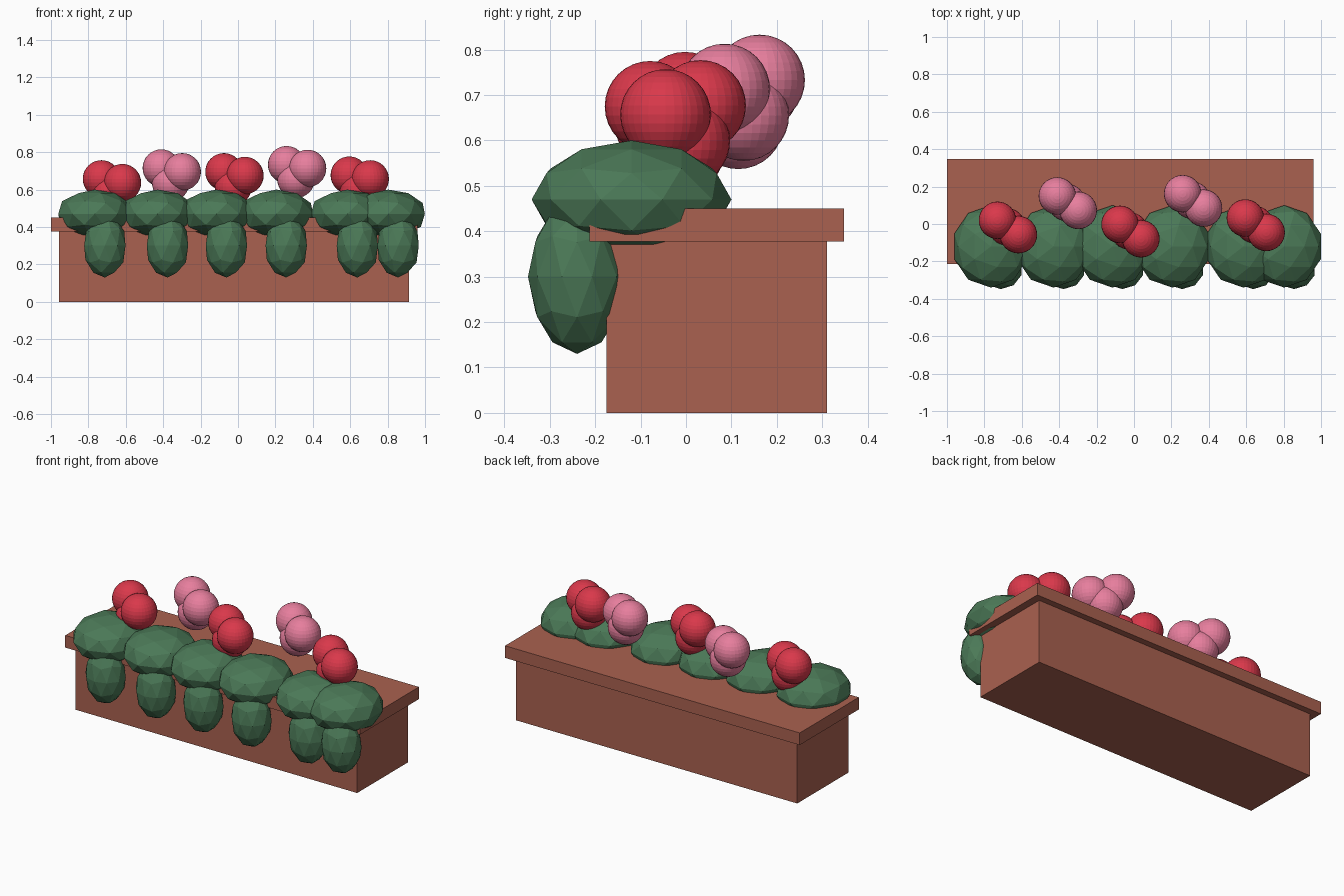
import bpy

if "Cube" in bpy.data.objects:
    bpy.data.objects.remove(bpy.data.objects["Cube"])


def material(name, rgb):
    m = bpy.data.materials.new(name)
    m.diffuse_color = (*rgb, 1)
    m.use_nodes = True
    m.node_tree.nodes["Principled BSDF"].inputs["Base Color"].default_value = m.diffuse_color
    return m


TERRACOTTA = material("terracotta", (0.40, 0.12, 0.08))
LEAF = material("leaf_green", (0.07, 0.19, 0.095))
RED = material("petal_red", (0.70, 0.04, 0.07))
PINK = material("petal_pink", (0.80, 0.21, 0.34))


def finish(name, mat):
    ob = bpy.context.object
    ob.name = name
    ob.data.materials.append(mat)
    return ob


def box(name, lo, hi, mat):
    bpy.ops.mesh.primitive_cube_add(size=1, location=[(a + b) / 2 for a, b in zip(lo, hi)])
    bpy.context.object.scale = [b - a for a, b in zip(lo, hi)]
    return finish(name, mat)


def leaf_clump(name, loc, radii):
    bpy.ops.mesh.primitive_ico_sphere_add(subdivisions=2, radius=1, location=loc)
    bpy.context.object.scale = radii
    return finish(name, LEAF)


def bloom(name, loc, mat):
    bpy.ops.mesh.primitive_uv_sphere_add(segments=32, ring_count=16, radius=0.10, location=loc)
    return finish(name, mat)


# Planter trough and overhanging rim
box("planter_trough", (-0.957, -0.175, 0), (0.915, 0.31, 0.38), TERRACOTTA)
box("planter_rim", (-1.0, -0.213, 0.377), (0.96, 0.348, 0.45), TERRACOTTA)

# Foliage: a flattened bush plus a trailing clump over the front edge
for i, x in enumerate((-0.765, -0.43, -0.115, 0.205, 0.585, 0.803), 1):
    leaf_clump(f"bush_{i}", (x, -0.12, 0.47), (0.206, 0.22, 0.13))
    leaf_clump(f"trailing_leaves_{i}", (x + 0.053, -0.24, 0.30), (0.116, 0.108, 0.17))

# Flower heads: three round blooms per cluster
clusters = (
    (-0.73, 0.02, 0.657, RED),
    (-0.41, 0.15, 0.715, PINK),
    (-0.075, -0.002, 0.695, RED),
    (0.26, 0.162, 0.733, PINK),
    (0.595, 0.032, 0.677, RED),
)
for i, (x, y, z, mat) in enumerate(clusters, 1):
    for part, (dx, dy, dz) in zip("abc", ((0, 0, 0), (0.112, -0.077, -0.02), (0.05, -0.035, -0.078))):
        bloom(f"bloom_{i}{part}", (x + dx, y + dy, z + dz), mat)
